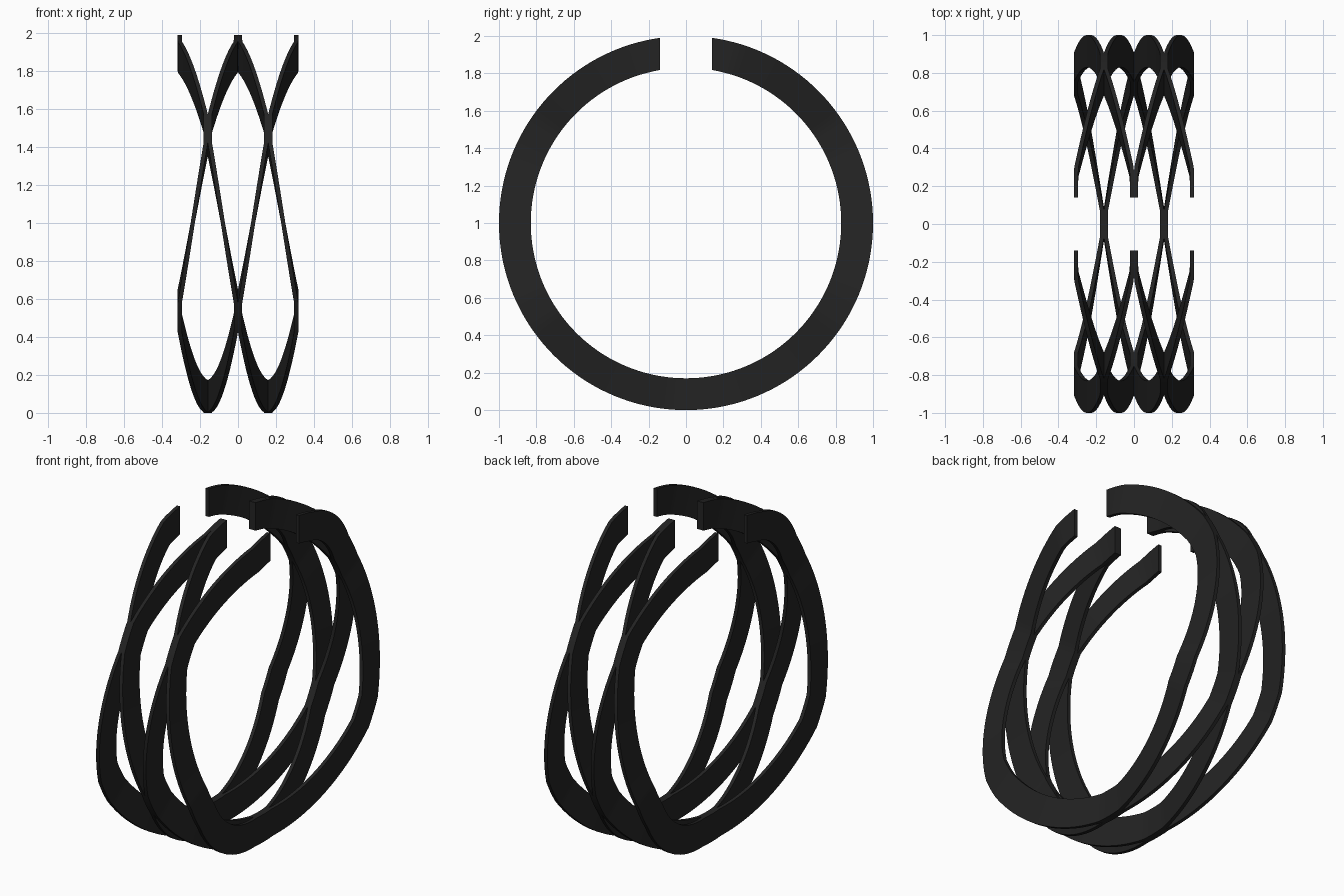
import bpy, bmesh, math

if "Cube" in bpy.data.objects:
    bpy.data.objects.remove(bpy.data.objects["Cube"])

R_OUT, R_IN = 1.0, 0.83      # outer and inner ring radius
HALF_T = 0.011               # half strand thickness along x
GAP = 0.14                   # half gap at the top
X_EDGE, X_NODE = 0.307, 0.17 # centre line at the edge / at the joint

black = bpy.data.materials.new("black")
black.diffuse_color = (0.017, 0.017, 0.017, 1)
black.use_nodes = True
black.node_tree.nodes["Principled BSDF"].inputs["Base Color"].default_value = black.diffuse_color

# zigzag: 0 = joint side, 1 = outer side, by angle from the bottom
KEYS = [(0, 0), (5, 0), (55, 1), (65, 1), (115, 0), (125, 0), (163, 1), (180, 1)]


def wave(a):
    a = abs(a)
    for (a0, v0), (a1, v1) in zip(KEYS, KEYS[1:]):
        if a <= a1:
            return v0 + (v1 - v0) * (a - a0) / (a1 - a0)
    return 1


def make_strand(name, x_joint, x_outer):
    bm = bmesh.new()
    rings = []
    steps = [-172.5] + [2.5 * i for i in range(-68, 69)] + [172.5]
    for a in steps:
        x = x_joint + (x_outer - x_joint) * wave(a)
        ring = []
        for r, s in ((R_IN, -1), (R_OUT, -1), (R_OUT, 1), (R_IN, 1)):
            if abs(a) > 171:   # straight cut at the opening
                y = math.copysign(GAP, a)
                z = 1 + math.sqrt(r * r - GAP * GAP)
            else:
                # stay outside the opening
                t = math.radians(a)
                lim = math.pi - math.asin(GAP / r) - 0.002
                t = max(-lim, min(lim, t))
                y, z = r * math.sin(t), 1 - r * math.cos(t)
            ring.append(bm.verts.new((x + s * HALF_T, y, z)))
        rings.append(ring)
    for p, q in zip(rings, rings[1:]):
        for i in range(4):
            j = (i + 1) % 4
            bm.faces.new((p[i], p[j], q[j], q[i]))
    bm.faces.new(rings[0])
    bm.faces.new(rings[-1][::-1])
    bmesh.ops.recalc_face_normals(bm, faces=bm.faces)
    me = bpy.data.meshes.new(name)
    bm.to_mesh(me)
    bm.free()
    me.materials.append(black)
    ob = bpy.data.objects.new(name, me)
    bpy.context.collection.objects.link(ob)
    bpy.context.view_layer.objects.active = ob
    ob.select_set(True)
    bpy.ops.object.shade_smooth_by_angle(angle=math.radians(30))
    ob.select_set(False)


# two mirrored pairs of wavy strands touching at the joints
for side, label in ((-1, "left"), (1, "right")):
    make_strand(label + "_outer_strand", side * X_NODE, side * X_EDGE)
    make_strand(label + "_inner_strand", side * 0.148, side * 0.011)
